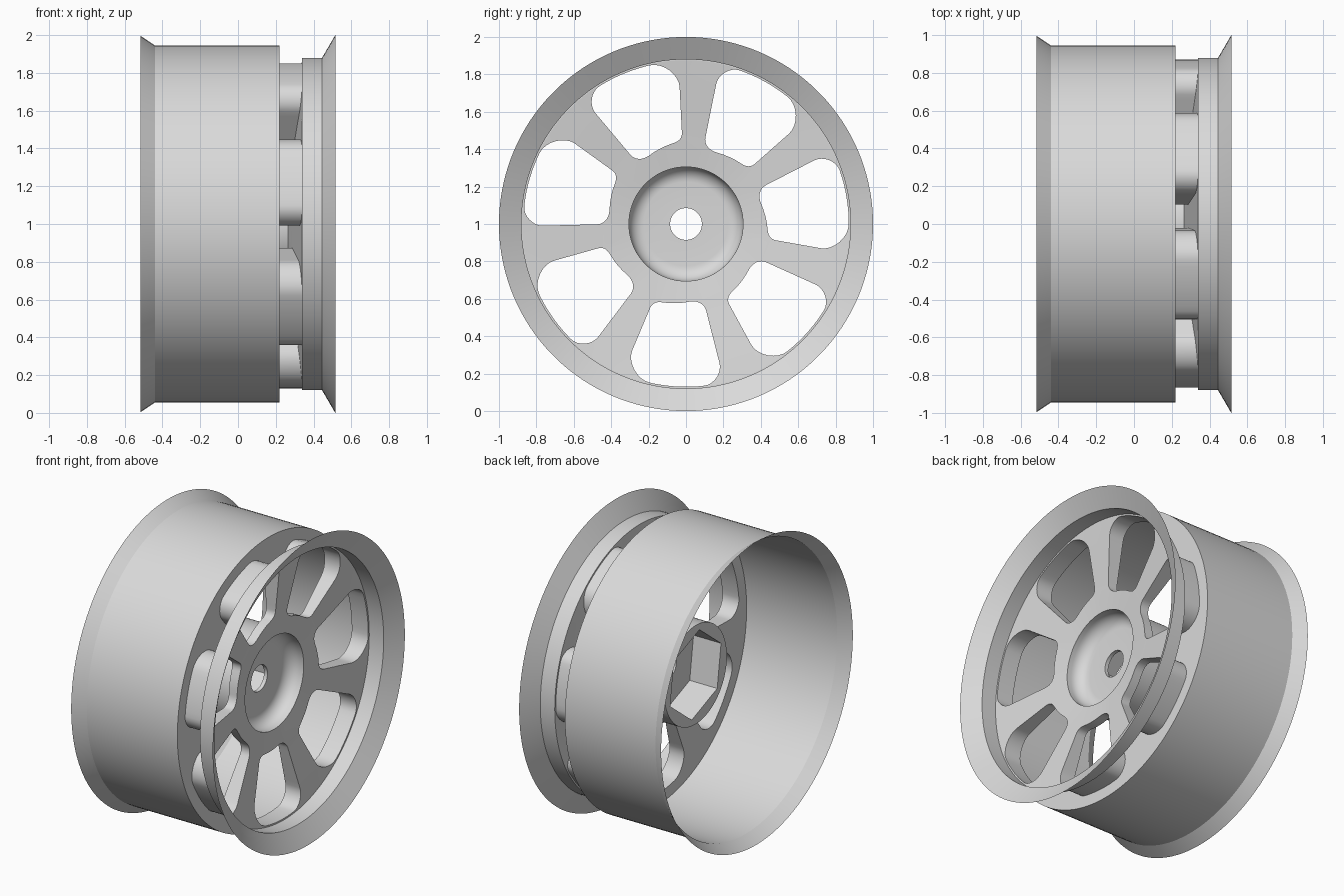
import bpy, bmesh
from math import cos, sin, tan, pi, radians, sqrt, hypot, atan2
from mathutils import Vector

if "Cube" in bpy.data.objects:
    bpy.data.objects.remove(bpy.data.objects["Cube"])

SEGS = 140
SPOKES = 7
BACK_X = 0.22

metal = bpy.data.materials.new("light grey metal")
metal.use_nodes = True
metal.diffuse_color = (0.7, 0.7, 0.7, 1)
metal.node_tree.nodes["Principled BSDF"].inputs["Base Color"].default_value = (0.7, 0.7, 0.7, 1)


def finish(name, bm):
    """Turn a bmesh into a smooth-shaded object standing on the ground."""
    bmesh.ops.remove_doubles(bm, verts=bm.verts, dist=0.0002)
    bmesh.ops.recalc_face_normals(bm, faces=bm.faces)
    bmesh.ops.translate(bm, verts=bm.verts, vec=(0, 0, 1))
    mesh = bpy.data.meshes.new(name)
    bm.to_mesh(mesh)
    bm.free()
    mesh.materials.append(metal)
    obj = bpy.data.objects.new(name, mesh)
    bpy.context.collection.objects.link(obj)
    bpy.ops.object.select_all(action='DESELECT')
    obj.select_set(True)
    bpy.context.view_layer.objects.active = obj
    bpy.ops.object.shade_smooth_by_angle(angle=radians(30))
    return obj


def ring(radius, count=SEGS, start=0.0):
    return [(radius * cos(start + 2 * pi * i / count),
             radius * sin(start + 2 * pi * i / count)) for i in range(count)]


def add_strip(bm, rows):
    """Bridge closed rows of 3D points with quads."""
    rows = [[bm.verts.new(p) for p in row] for row in rows]
    for a, b in zip(rows, rows[1:]):
        n = len(a)
        for i in range(n):
            j = (i + 1) % n
            bm.faces.new((a[i], a[j], b[j], b[i]))


def revolve(name, profile):
    """Spin (x, radius) points about the axle."""
    bm = bmesh.new()
    add_strip(bm, [[(x, y, z) for y, z in ring(r)] for x, r in profile])
    return finish(name, bm)


def plate(name, loops, depth):
    """Fill between loops in the y-z plane, then set x by radius."""
    bm = bmesh.new()
    edges = []
    for loop in loops:
        vs = [bm.verts.new((0, y, z)) for y, z in loop]
        edges += [bm.edges.new((vs[i - 1], vs[i])) for i in range(len(vs))]
    bmesh.ops.triangle_fill(bm, use_beauty=True, edges=edges, normal=(1, 0, 0))
    for v in bm.verts:
        v.co.x = depth(hypot(v.co.y, v.co.z))
    return finish(name, bm)


def fillet(corners, steps=8):
    """Round each (point, radius) corner of a polygon with an arc."""
    out = []
    for i, (p, rad) in enumerate(corners):
        p = Vector(p)
        a = (Vector(corners[i - 1][0]) - p).normalized()
        b = (Vector(corners[(i + 1) % len(corners)][0]) - p).normalized()
        half = a.angle(b) / 2
        centre = p + (a + b).normalized() * rad / sin(half)
        s = p + a * rad / tan(half) - centre
        e = p + b * rad / tan(half) - centre
        t0 = atan2(s.y, s.x)
        turn = (atan2(e.y, e.x) - t0 + pi) % (2 * pi) - pi
        for k in range(steps + 1):
            t = t0 + turn * k / steps
            out.append(centre + Vector((cos(t), sin(t))) * rad)
    return out


def subdivide(points, step=0.03):
    out = []
    for i, p in enumerate(points):
        q = points[(i + 1) % len(points)]
        n = max(1, int((q - p).length / step))
        out += [p.lerp(q, k / n) for k in range(n)]
    return out


# Window outline as (sideways offset, distance from axle)
outline = subdivide(fillet([((-0.175, 0.445), 0.08), ((0.09, 0.405), 0.08),
                            ((0.205, 0.87), 0.085), ((-0.34, 0.87), 0.1)]))


def window(k):
    a = -pi / 2 + k * 2 * pi / SPOKES
    pts = []
    for t, rho in outline:
        r = sqrt(rho * rho - t * t)
        pts.append((r * cos(a) - t * sin(a), r * sin(a) + t * cos(a)))
    return pts


windows = [window(k) for k in range(SPOKES)]


def face_x(r):
    """Spoke face is a shallow cone sinking towards the hub."""
    return 0.265 + 0.075 * (r - 0.305) / 0.57


# Barrel and outer lip
revolve("barrel", [(-0.517, 0.997), (-0.44, 0.945), (BACK_X, 0.945)])
revolve("outer_lip", [(0.34, 0.875), (0.34, 0.88), (0.445, 0.88), (0.515, 1.0)])

# Hollow spokes: front face, back face and window walls
plate("spoke_face", [ring(0.875), ring(0.305)] + windows, face_x)
plate("spoke_back", [ring(0.945), ring(0.325)] + windows, lambda r: BACK_X)
bm = bmesh.new()
for w in windows:
    add_strip(bm, [[(BACK_X, y, z) for y, z in w],
                   [(face_x(hypot(y, z)), y, z) for y, z in w]])
finish("window_walls", bm)

# Hub dish with rounded floor and axle hole
DISH, FLOOR, HUB = 0.155, 0.13, -0.07
bend = [(DISH + 0.08 * (1 - sin(t)), 0.225 + 0.08 * cos(t))
        for t in [i * pi / 16 for i in range(9)]]
revolve("hub_dish", [(face_x(0.305), 0.305)] + bend + [(DISH, 0.085), (FLOOR, 0.085)])

# Rear hub with six-sided socket
hexagon = ring(0.285, 6, radians(98))
revolve("hub_boss", [(BACK_X, 0.325), (HUB, 0.325)])
plate("hub_rear_face", [ring(0.325), hexagon], lambda r: HUB)
plate("socket_floor", [hexagon, ring(0.085)], lambda r: FLOOR)
bm = bmesh.new()
add_strip(bm, [[(x, y, z) for y, z in hexagon] for x in (HUB, FLOOR)])
finish("socket_walls", bm)
